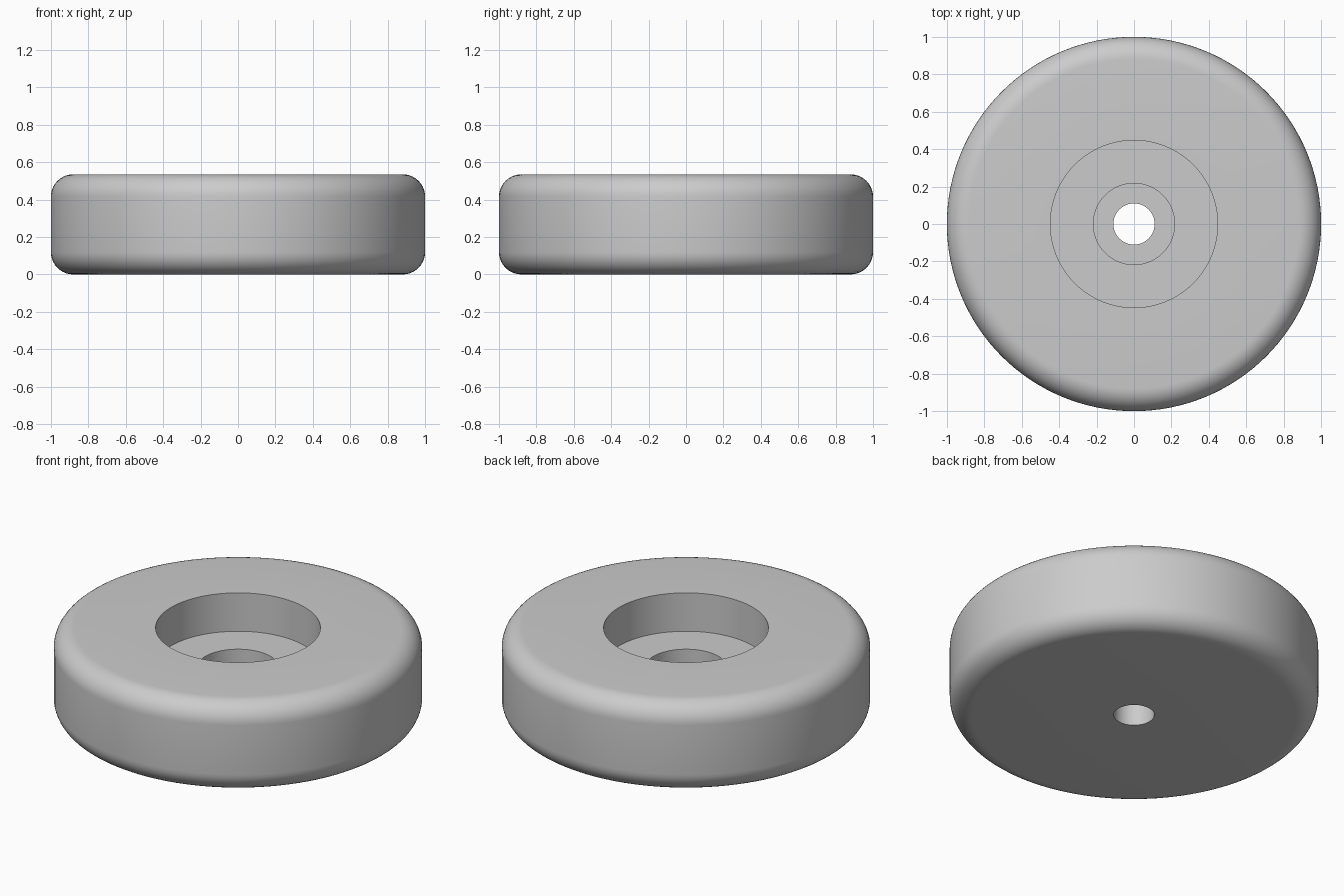
import bpy, bmesh, math

cube = bpy.data.objects.get("Cube")
if cube:
    bpy.data.objects.remove(cube, do_unlink=True)

# Plain grey material
grey = bpy.data.materials.new("plain grey")
grey.use_nodes = True
colour = (0.6, 0.6, 0.6, 1)
grey.diffuse_color = colour
grey.node_tree.nodes["Principled BSDF"].inputs["Base Color"].default_value = colour

HEIGHT, RADIUS, FILLET = 0.535, 1.0, 0.12
BORE, COUNTERBORE, RECESS = 0.11, 0.217, 0.447
COUNTERBORE_Z, RECESS_Z = 0.16, 0.305
SEGMENTS, FILLET_STEPS = 128, 10


def fillet(z, start):
    """Quarter arc of the rounded outer rim, as (radius, height) points."""
    angles = [math.radians(start + 90 * i / FILLET_STEPS) for i in range(FILLET_STEPS + 1)]
    return [(RADIUS - FILLET + FILLET * math.cos(a), z + FILLET * math.sin(a)) for a in angles]


# Closed cross-section: outer rim, then the stepped hole down the middle
profile = fillet(FILLET, -90) + fillet(HEIGHT - FILLET, 0)
profile += [(RECESS, HEIGHT), (RECESS, RECESS_Z), (COUNTERBORE, RECESS_Z),
            (COUNTERBORE, COUNTERBORE_Z), (BORE, COUNTERBORE_Z), (BORE, 0)]

# Revolve the cross-section into rings and bridge them
bm = bmesh.new()
rings = []
for r, z in profile:
    turns = [math.tau * i / SEGMENTS for i in range(SEGMENTS)]
    rings.append([bm.verts.new((r * math.cos(a), r * math.sin(a), z)) for a in turns])
for k, lower in enumerate(rings):
    upper = rings[(k + 1) % len(rings)]
    for i in range(SEGMENTS):
        j = (i + 1) % SEGMENTS
        bm.faces.new((lower[i], lower[j], upper[j], upper[i]))
bmesh.ops.recalc_face_normals(bm, faces=bm.faces)

mesh = bpy.data.meshes.new("round_foot")
bm.to_mesh(mesh)
bm.free()
mesh.materials.append(grey)
foot = bpy.data.objects.new("round_foot", mesh)
bpy.context.collection.objects.link(foot)

# Smooth rim with crisp hole edges
bpy.ops.object.select_all(action='DESELECT')
foot.select_set(True)
bpy.context.view_layer.objects.active = foot
bpy.ops.object.shade_smooth_by_angle(angle=math.radians(30))
